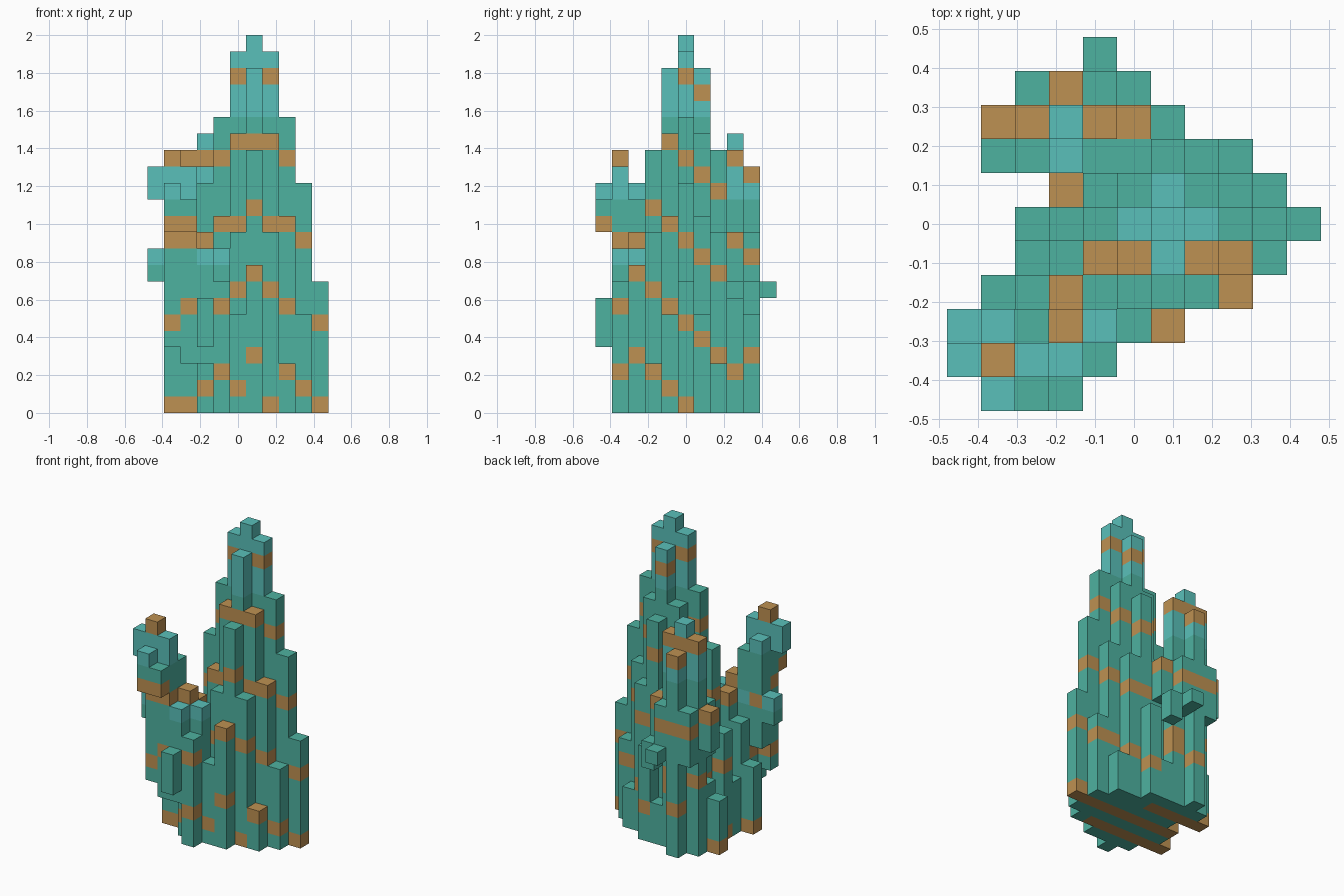
import bpy, bmesh
from mathutils import Vector

cube = bpy.data.objects.get("Cube")
if cube:
    bpy.data.objects.remove(cube, do_unlink=True)

CELL = 2 / 23
GREEN, CYAN, ORANGE = 0, 1, 2


def material(name, rgb):
    m = bpy.data.materials.new(name)
    m.use_nodes = True
    m.diffuse_color = (*rgb, 1)
    bsdf = m.node_tree.nodes["Principled BSDF"]
    bsdf.inputs["Base Color"].default_value = (*rgb, 1)
    bsdf.inputs["Roughness"].default_value = 0.8
    return m


MATS = [material("sea_green", (0.076, 0.445, 0.352)),
        material("pale_cyan", (0.102, 0.527, 0.491)),
        material("band_orange", (0.515, 0.283, 0.084))]

taken = {}    # every filled cell -> colour
parts = {}    # part name -> its cells


def column(part, centre_y, cyan_from, x, y, low, high):
    """Stack cells; every fifth cell is a band that slopes with y."""
    for k in range(low, high):
        if (x, y, k) in taken:
            continue
        if (y - centre_y + k) % 5 == 0:
            colour = ORANGE
        else:
            colour = CYAN if k >= cyan_from else GREEN
        taken[x, y, k] = colour
        parts.setdefault(part, []).append((x, y, k))


def spire(part, centre, cyan_from, steps, singles=()):
    """steps: (dx, dy, low, high) mirrored in x and y; singles: (x, y, low, high)."""
    cx, cy = centre
    for x, y, low, high in singles:
        column(part, cy, cyan_from, x, y, low, high)
    for dx, dy, low, high in steps:
        for sx in {dx, -dx}:
            for sy in {dy, -dy}:
                column(part, cy, cyan_from, cx + sx, cy + sy, low, high)


# Low roots at the foot, front and back
spire("front_root", (4, 3), 99, [(0, 0, 0, 5), (1, 0, 0, 5), (2, 0, 0, 5), (3, 0, 0, 5)],
      [(3, 2, 0, 5), (4, 2, 0, 5), (5, 2, 0, 6), (4, 1, 0, 4), (2, 4, 0, 4)])
spire("back_root", (3, 7), 99, [(0, 0, 0, 5), (1, 0, 0, 5)],
      [(1, 7, 0, 4), (5, 7, 0, 4), (2, 8, 0, 4), (3, 8, 0, 5), (4, 8, 0, 5),
       (3, 9, 0, 5), (5, 8, 0, 3)])

# Tall central spire, stepping down on all sides
spire("main_spire", (6, 5), 18,
      [(0, 0, 0, 23), (1, 0, 0, 22), (2, 0, 0, 18), (3, 0, 0, 14), (4, 0, 0, 8),
       (0, 1, 0, 21), (1, 1, 0, 17), (2, 1, 0, 12), (3, 1, 0, 6),
       (0, 2, 0, 16), (1, 2, 0, 11), (2, 2, 0, 3)],
      [(6, 2, 0, 9), (6, 8, 0, 7)])

# Second spire at the back, its outer steps hang free
spire("back_spire", (3, 8), 13,
      [(0, 0, 5, 17), (1, 0, 4, 16), (0, 1, 5, 15), (1, 1, 7, 11), (2, 0, 8, 11)],
      [(3, 6, 0, 8), (5, 9, 6, 8), (4, 10, 7, 8)])

# Short spire at the front, joining the side limb to the body
spire("front_spire", (3, 2), 9,
      [(0, 0, 4, 11), (1, 0, 4, 10), (0, 1, 3, 10), (1, 1, 3, 8)],
      [(3, 0, 4, 7), (0, 2, 8, 10), (1, 2, 6, 9)])

# Outward limb at the front corner
spire("side_limb", (1, 1), 13,
      [(0, 0, 4, 16)],
      [(0, 1, 13, 15), (2, 1, 8, 15), (1, 0, 11, 14), (1, 2, 9, 14),
       (2, 0, 11, 13), (2, 2, 10, 13)])

# One mesh per part, made of the outer faces of its cells
SIDES = [Vector(v) for v in ((1, 0, 0), (-1, 0, 0), (0, 1, 0),
                             (0, -1, 0), (0, 0, 1), (0, 0, -1))]
for name, cells in parts.items():
    bm = bmesh.new()
    for x, y, k in cells:
        middle = Vector((x - 5, y - 5, k + 0.5))
        for n in SIDES:
            if (x + int(n.x), y + int(n.y), k + int(n.z)) in taken:
                continue
            u = Vector((n.y, n.z, n.x))
            w = n.cross(u)
            corners = [middle + (n + a * u + b * w) * 0.5
                       for a, b in ((-1, -1), (1, -1), (1, 1), (-1, 1))]
            face = bm.faces.new([bm.verts.new(c * CELL) for c in corners])
            face.material_index = taken[x, y, k]
    bmesh.ops.remove_doubles(bm, verts=bm.verts, dist=0.001)
    mesh = bpy.data.meshes.new(name)
    bm.to_mesh(mesh)
    bm.free()
    for m in MATS:
        mesh.materials.append(m)
    bpy.context.collection.objects.link(bpy.data.objects.new(name, mesh))
